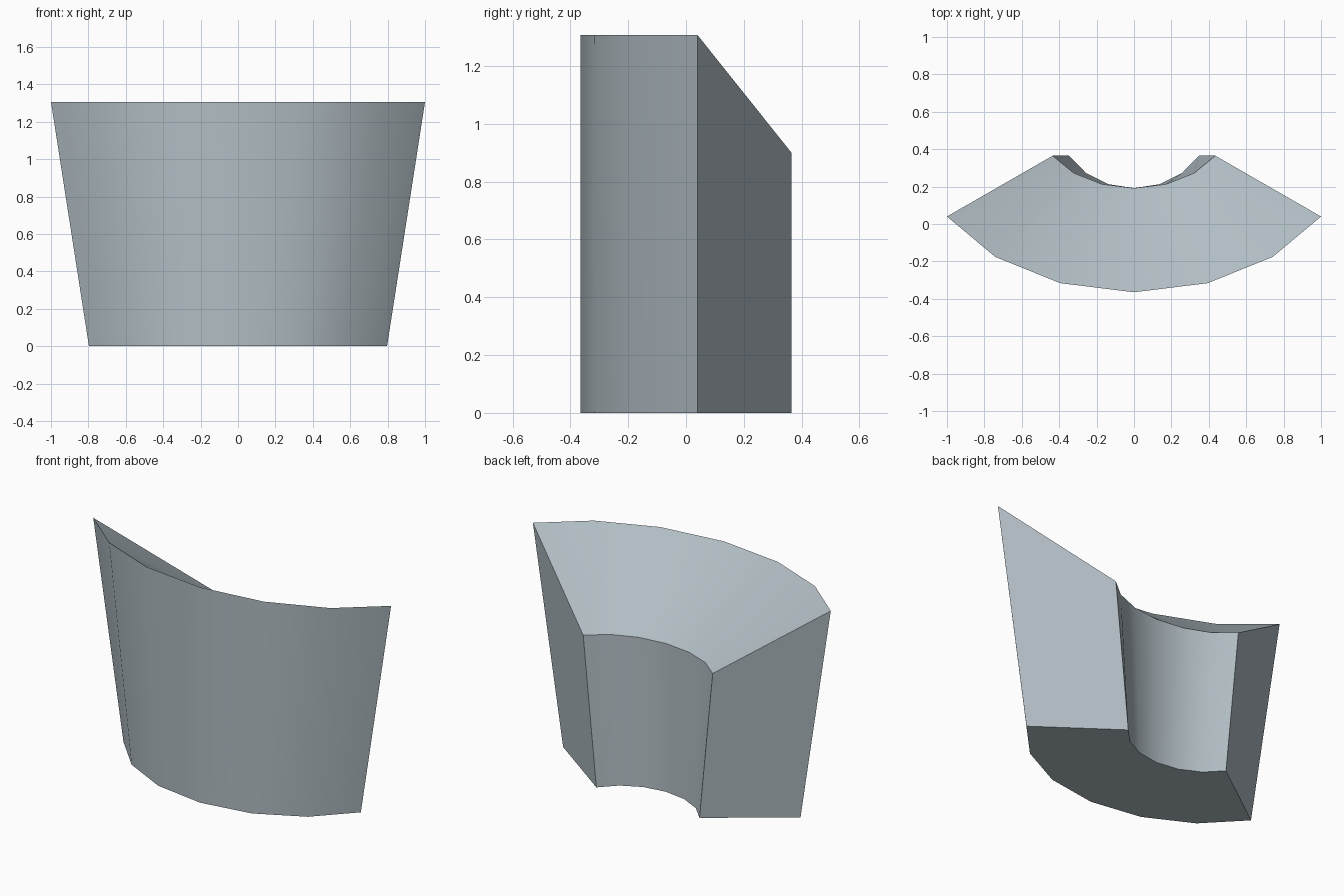
import bpy, bmesh, math

if "Cube" in bpy.data.objects:
    bpy.data.objects.remove(bpy.data.objects["Cube"])

STEPS = 6          # segments along each arc
FOOT = 0.797       # sideways narrowing at the bottom


def arc(a, b, y_mid, z, scale=1.0):
    """120 degree elliptical arc bulging towards the front."""
    pts = []
    for i in range(STEPS + 1):
        t = math.radians(-60 + 120 * i / STEPS)
        pts.append((a * math.sin(t) * scale, y_mid + b * (1 - math.cos(t)), z))
    return pts


OUTER = (1.1547, 0.81, -0.365)
INNER = (0.502, 0.346, 0.192)

# Four rails: outer bottom, outer top, inner top, inner bottom
rails = [arc(*OUTER, 0.0, FOOT), arc(*OUTER, 1.307),
         arc(*INNER, 0.90), arc(*INNER, 0.0, FOOT)]

bm = bmesh.new()
rings = [[bm.verts.new(p) for p in rail] for rail in rails]
for k in range(4):
    r, s = rings[k], rings[(k + 1) % 4]
    for i in range(STEPS):
        bm.faces.new((r[i], r[i + 1], s[i + 1], s[i]))
# End walls
for i in (0, STEPS):
    bm.faces.new([r[i] for r in rings])
bmesh.ops.recalc_face_normals(bm, faces=bm.faces[:])

mesh = bpy.data.meshes.new("curved_block")
bm.to_mesh(mesh)
bm.free()
block = bpy.data.objects.new("curved_block", mesh)
bpy.context.collection.objects.link(block)

# Blue grey stone colour
mat = bpy.data.materials.new("blue grey")
mat.diffuse_color = (0.44, 0.51, 0.55, 1)
mat.use_nodes = True
mat.node_tree.nodes["Principled BSDF"].inputs["Base Color"].default_value = mat.diffuse_color
mesh.materials.append(mat)

# Smooth curved walls, sharp borders
bpy.context.view_layer.objects.active = block
block.select_set(True)
bpy.ops.object.shade_smooth_by_angle(angle=math.radians(30))
